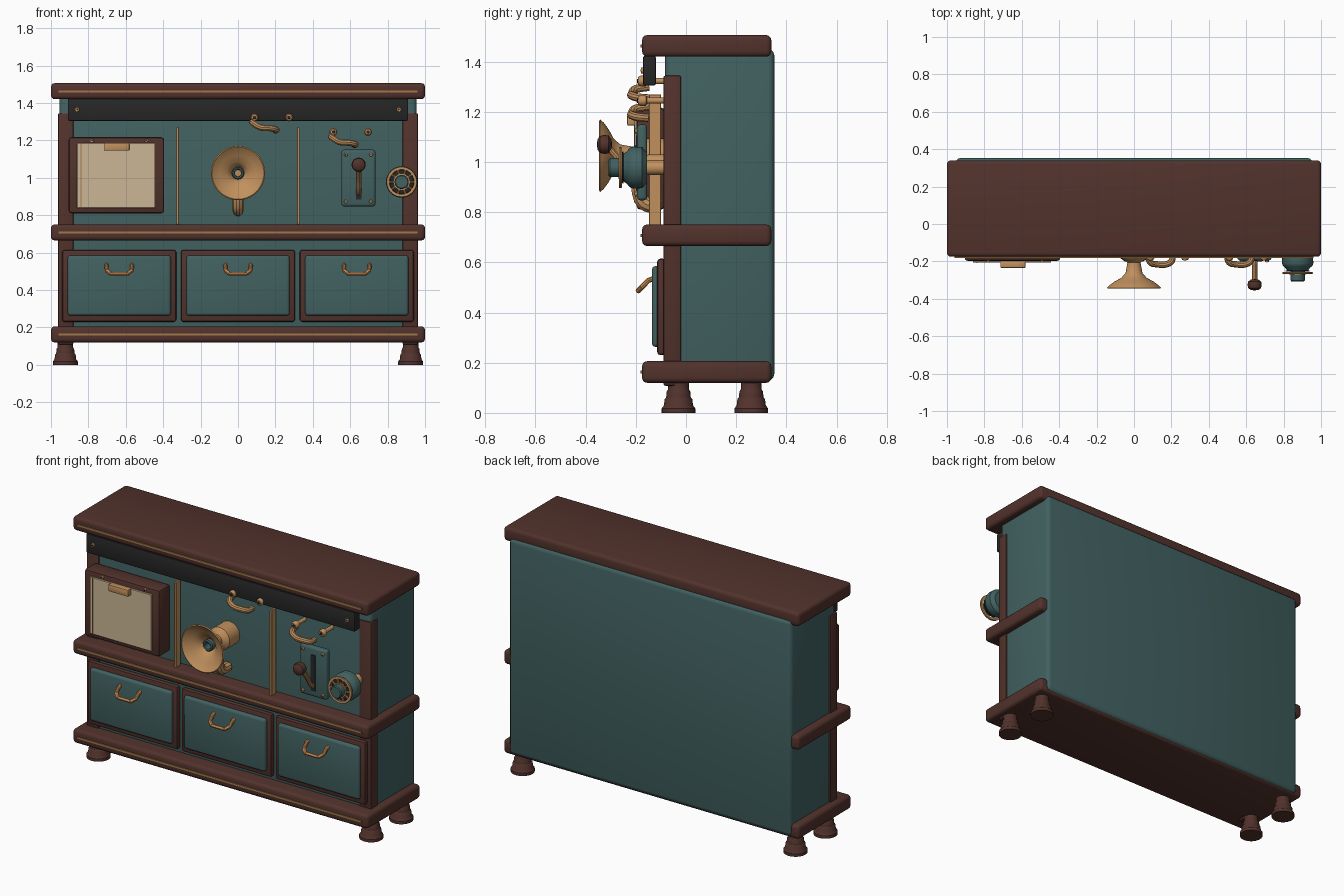
import bpy, bmesh, math
from mathutils import Matrix, Vector

if "Cube" in bpy.data.objects:
    bpy.data.objects.remove(bpy.data.objects["Cube"], do_unlink=True)


def material(name, r, g, b):
    m = bpy.data.materials.new(name)
    m.use_nodes = True
    m.diffuse_color = (r, g, b, 1)
    m.node_tree.nodes["Principled BSDF"].inputs["Base Color"].default_value = (r, g, b, 1)
    return m


TEAL = material("teal paint", .054, .119, .119)
WOOD = material("dark wood", .084, .032, .025)
BRASS = material("brass", .53, .28, .11)
COPPER = material("copper", .57, .25, .08)
BLACK = material("black iron", .02, .02, .02)
CREAM = material("cream paper", .60, .47, .30)
TRIM = material("dull trim", .36, .19, .07)


def finish(ob, mat):
    ob.data.materials.append(mat)
    bpy.ops.object.select_all(action='DESELECT')
    ob.select_set(True)
    bpy.context.view_layer.objects.active = ob
    bpy.ops.object.shade_smooth_by_angle(angle=math.radians(35))
    return ob


def from_bmesh(name, bm, mat):
    bmesh.ops.recalc_face_normals(bm, faces=bm.faces)
    me = bpy.data.meshes.new(name)
    bm.to_mesh(me)
    bm.free()
    ob = bpy.data.objects.new(name, me)
    bpy.context.collection.objects.link(ob)
    return finish(ob, mat)


def box(name, x, y, z, mat, bevel=0.0, segments=3):
    """Box from (min, max) pairs with rounded edges."""
    bm = bmesh.new()
    size = [b - a for a, b in (x, y, z)]
    mid = [(a + b) / 2 for a, b in (x, y, z)]
    bmesh.ops.create_cube(bm, size=1, matrix=Matrix.Translation(mid) @ Matrix.Diagonal((*size, 1)))
    if bevel:
        bmesh.ops.bevel(bm, geom=bm.edges[:], offset=bevel, segments=segments,
                        profile=0.5, affect='EDGES')
    return from_bmesh(name, bm, mat)


def lathe(name, profile, loc, mat, forward=False, steps=32):
    """Spin (radius, height) points; forward turns the axis towards the front."""
    bm = bmesh.new()
    verts = [bm.verts.new((r, 0, h)) for r, h in profile]
    edges = [bm.edges.new(p) for p in zip(verts, verts[1:])]
    bmesh.ops.spin(bm, geom=verts + edges, axis=(0, 0, 1), cent=(0, 0, 0),
                   angle=math.tau, steps=steps, use_duplicate=False)
    bmesh.ops.remove_doubles(bm, verts=bm.verts[:], dist=1e-5)
    turn = Matrix.Rotation(math.pi / 2, 4, 'X') if forward else Matrix()
    bm.transform(Matrix.Translation(loc) @ turn)
    return from_bmesh(name, bm, mat)


def disc(name, r, depth, loc, mat, steps=32):
    return lathe(name, [(0, 0), (r, 0), (r, depth * .8), (r * .88, depth), (0, depth)],
                 loc, mat, True, steps)


def pipe(name, points, radius, mat, smooth=True):
    cu = bpy.data.curves.new(name, 'CURVE')
    cu.dimensions = '3D'
    cu.bevel_depth = radius
    cu.bevel_resolution = 3
    cu.use_fill_caps = True
    cu.resolution_u = 6
    if smooth:
        sp = cu.splines.new('BEZIER')
        sp.bezier_points.add(len(points) - 1)
        for p, co in zip(sp.bezier_points, points):
            p.co = co
            p.handle_left_type = p.handle_right_type = 'AUTO'
    else:
        sp = cu.splines.new('POLY')
        sp.points.add(len(points) - 1)
        for p, co in zip(sp.points, points):
            p.co = (*co, 1)
    ob = bpy.data.objects.new(name, cu)
    bpy.context.collection.objects.link(ob)
    bpy.ops.object.select_all(action='DESELECT')
    ob.select_set(True)
    bpy.context.view_layer.objects.active = ob
    bpy.ops.object.convert(target='MESH')
    return finish(bpy.context.object, mat)


def screw(name, x, y, z, r=.012):
    disc(name, r, .01, (x, y, z), BRASS, 12)
    disc(name + "_slot", r * .4, .012, (x, y, z), BLACK, 8)


# Cabinet body, ledges and their trim
box("cabinet_body", (-.955, .955), (-.083, .352), (.13, 1.45), TEAL, .025)
for part, z in (("bottom_ledge", .12), ("middle_ledge", .665), ("top_ledge", 1.42)):
    box(part, (-1, 1), (-.175, .34), (z, z + .086), WOOD, .02)
    box(part + "_trim", (-.96, .96), (-.181, -.17), (z + .037, z + .048), TRIM)

# Corner posts and turned feet
foot = [(0, 0), (.067, 0), (.067, .018), (.058, .03), (.055, .055), (.049, .062),
        (.047, .085), (.041, .095), (.041, .125), (0, .125)]
for side, s in (("left", 1), ("right", -1)):
    box(side + "_post", sorted((s * .88, s * .963)), (-.09, -.02), (.108, 1.345), WOOD, .008, 2)
    for end, y in (("front", -.03), ("back", .26)):
        lathe(f"{end}_{side}_foot", foot, (s * .923, y, 0), WOOD)
    box(side + "_divider", (s * .323 - .007, s * .323 + .007), (-.147, -.1), (.75, 1.27), BRASS, .002, 1)

# Iron rail under the top
box("iron_rail", (-.91, .91), (-.172, -.12), (1.305, 1.423), BLACK, .008, 2)
for x in (-.86, .86):
    screw("rail_screw", x, -.17, 1.365)

# Drawers with bent handles
for i, x in enumerate((-.635, 0, .635), 1):
    box(f"drawer_{i}_frame", (x - .305, x + .305), (-.115, -.08), (.23, .615), WOOD, .013, 2)
    box(f"drawer_{i}_panel", (x - .276, x + .276), (-.136, -.1), (.263, .585), TEAL, .015, 3)
    pipe(f"drawer_{i}_handle",
         [(x - .068, -.13, .535), (x - .068, -.15, .528), (x - .066, -.175, .503),
          (x - .045, -.19, .487), (x + .045, -.19, .487), (x + .066, -.175, .503),
          (x + .068, -.15, .528), (x + .068, -.13, .535)], .011, COPPER, False)

# Paper board with clip
box("board_frame", (-.905, -.395), (-.197, -.085), (.81, 1.217), WOOD, .015, 2)
box("paper", (-.86, -.443), (-.206, -.19), (.838, 1.185), CREAM, .002, 1)
box("paper_margin", (-.843, -.838), (-.208, -.2), (.838, 1.185), TRIM)
box("paper_clip", (-.715, -.58), (-.235, -.2), (1.145, 1.187), BRASS, .006, 2)
for x in (-.78, -.49):
    screw("board_screw", x, -.195, 1.2, .01)

# Horn: flared bell, throat fitting and elbow below
bell = [(.034, .15), (.036, .21), (.045, .262), (.068, .288), (.105, .308), (.132, .328), (.145, .342),
        (.139, .346), (.122, .332), (.095, .316), (.06, .298), (.034, .27), (.027, .235), (0, .235)]
lathe("horn_bell", bell, (0, 0, 1.025), BRASS, True, 40)
lathe("horn_base", [(0, .08), (.07, .08), (.07, .18), (.06, .19), (.036, .205)],
      (0, 0, 1.025), BRASS, True)
lathe("horn_throat_ring", [(.018, .25), (.034, .25), (.034, .292), (.028, .298), (.02, .295), (.018, .25)],
      (0, 0, 1.025), TEAL, True, 16)
pipe("horn_elbow", [(0, -.2, 1.0), (0, -.19, .92), (0, -.185, .87), (0, -.165, .835), (0, -.1, .825)],
     .03, BRASS)

# Hanging cradles with their pegs
for name, x, z in (("middle_cradle", .075, 1.3), ("left_cradle", .497, 1.222)):
    pipe(name, [(x, -.15, z), (x + .012, -.205, z - .012), (x + .045, -.215, z - .03),
                (x + .1, -.215, z - .035), (x + .128, -.195, z - .042), (x + .126, -.15, z - .047)],
         .017, BRASS)
    for dx in (.013, .198):
        lathe(name + "_peg", [(0, .08), (.012, .08), (.012, .155), (.021, .16), (.021, .182),
                              (.015, .192), (0, .192)], (x + dx, 0, z + .023), BRASS, True, 16)
        disc(name + "_peg_core", .009, .004, (x + dx, -.191, z + .023), BLACK, 12)

# Lever plate, slot and lever
box("lever_plate", (.553, .735), (-.195, -.155), (.847, 1.15), TEAL, .014, 3)
box("lever_slot", (.63, .66), (-.199, -.18), (.885, 1.105), BLACK)
for x in (.577, .711):
    for z in (.873, 1.124):
        screw("plate_screw", x, -.194, z, .01)
pipe("lever_arm", [(.645, -.19, .915), (.645, -.215, .93), (.645, -.25, .985), (.645, -.31, 1.06)],
     .014, BRASS)
lathe("lever_knob", [(0, .295), (.02, .297), (.035, .308), (.038, .325), (.034, .343), (.02, .353), (0, .355)],
      (.645, 0, 1.07), WOOD, True, 20)
disc("plate_mount", .03, .09, (.645, -.075, 1.0), BRASS, 12)

# Valve: stepped body, spoked wheel and hub
vx, vz = .875, .978
lathe("valve_body", [(0, .155), (.06, .155), (.082, .175), (.084, .21), (.078, .225), (.065, .235),
                     (.055, .25), (0, .25)], (vx, 0, vz), TEAL, True)
lathe("valve_rim", [(.066, .256), (.08, .256), (.082, .262), (.08, .268), (.066, .268), (.066, .256)],
      (vx, 0, vz), BRASS, True)
lathe("valve_hub", [(0, .24), (.038, .24), (.038, .302), (.033, .308), (0, .308)],
      (vx, 0, vz), TEAL, True, 20)
lathe("valve_hub_ring", [(.036, .262), (.045, .262), (.045, .27), (.036, .27)], (vx, 0, vz), BRASS, True)
disc("valve_shadow_plate", .064, .006, (vx, -.249, vz), BLACK)
disc("valve_mount", .03, .09, (vx, -.075, vz), BRASS, 12)
for i in range(10):
    a = math.tau * i / 10
    d = Vector((math.cos(a), 0, math.sin(a)))
    c = Vector((vx, -.262, vz))
    pipe("valve_spoke", [c + d * .035, c + d * .07], .006, BRASS, False)
